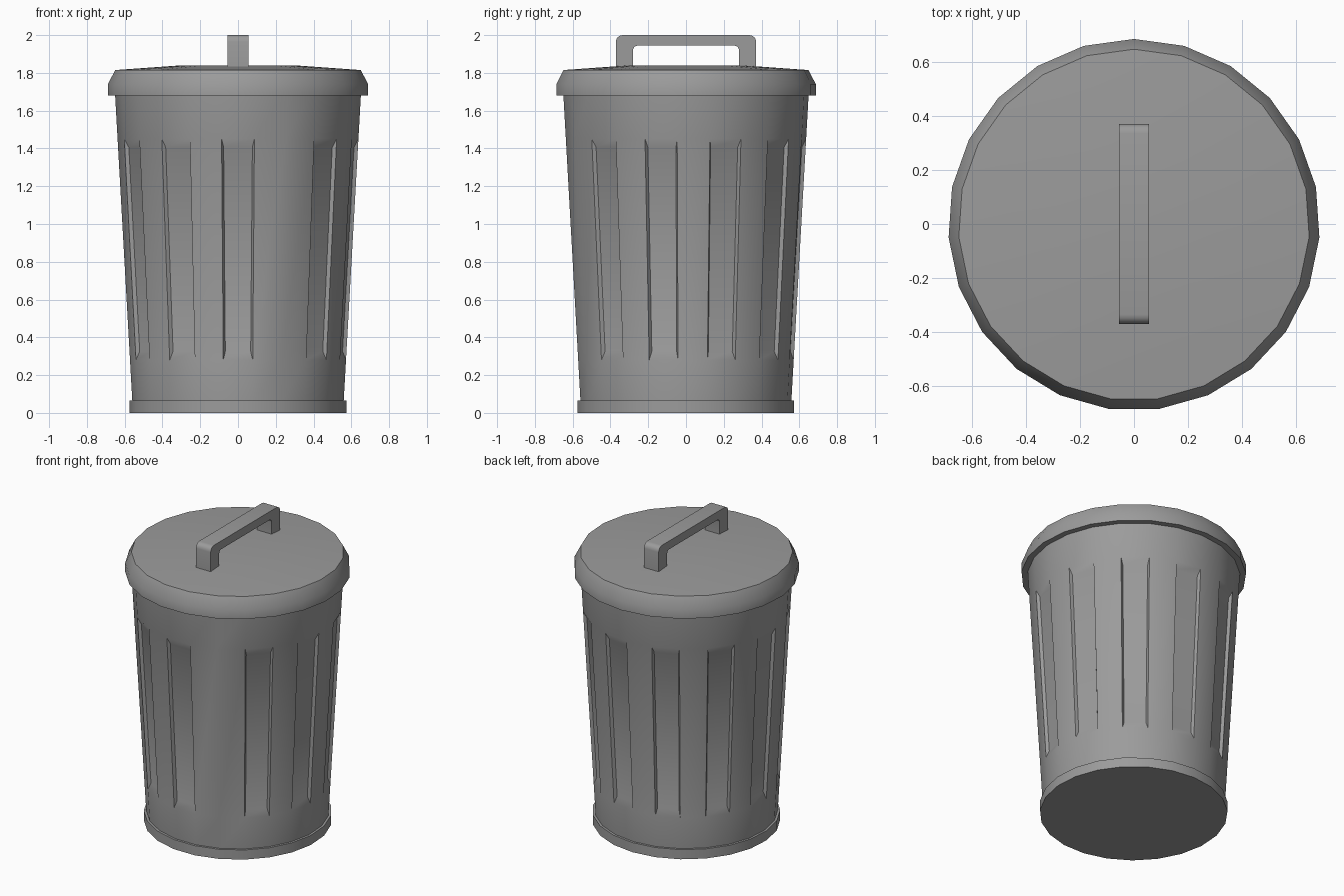
import bpy, bmesh, math
from mathutils import Vector

if "Cube" in bpy.data.objects:
    bpy.data.objects.remove(bpy.data.objects["Cube"])

SIDES = 23
STEP = 2 * math.pi / SIDES
Y0 = -0.003          # keeps the odd-sided outline centred

metal = bpy.data.materials.new("galvanised_grey")
metal.diffuse_color = (0.33, 0.33, 0.33, 1)
metal.use_nodes = True
metal.node_tree.nodes["Principled BSDF"].inputs["Base Color"].default_value = metal.diffuse_color


def ring_point(r, j, z):
    a = -math.pi / 2 + (j - 0.5) * STEP
    return Vector((r * math.cos(a), r * math.sin(a) + Y0, z))


def finish(bm, name, angle=30):
    bmesh.ops.recalc_face_normals(bm, faces=bm.faces)
    me = bpy.data.meshes.new(name)
    bm.to_mesh(me)
    bm.free()
    ob = bpy.data.objects.new(name, me)
    bpy.context.collection.objects.link(ob)
    me.materials.append(metal)
    bpy.ops.object.select_all(action='DESELECT')
    ob.select_set(True)
    bpy.context.view_layer.objects.active = ob
    bpy.ops.object.shade_smooth_by_angle(angle=math.radians(angle))
    return ob


def lathe(profile, recess=None):
    """Revolve (r, z) points and cap both ends; recess = (band, sides) to dent."""
    bm = bmesh.new()
    rings = [[bm.verts.new(ring_point(r, j, z)) for j in range(SIDES)]
             for r, z in profile]
    for i in range(len(rings) - 1):
        for j in range(SIDES):
            k = (j + 1) % SIDES
            quad = [rings[i][j], rings[i][k], rings[i + 1][k], rings[i + 1][j]]
            if recess and i == recess[0] and j in recess[1]:
                dent(bm, quad)
            else:
                bm.faces.new(quad)
    bm.faces.new(rings[0])
    bm.faces.new(rings[-1])
    return bm


def dent(bm, quad, side=0.011, end=0.045, depth=0.019):
    """Replace a wall face by a sunken panel with steep sides and sloped ends."""
    a, b, c, d = [v.co for v in quad]
    across, up = (b - a).normalized(), ((c + d) - (a + b)).normalized()
    inward = -across.cross(up).normalized() * depth
    inner = [bm.verts.new(v.co + across * side * s + up * end * t + inward)
             for v, s, t in zip(quad, (1, -1, -1, 1), (1, 1, -1, -1))]
    bm.faces.new(inner)
    for n in range(4):
        m = (n + 1) % 4
        bm.faces.new((quad[n], quad[m], inner[m], inner[n]))


# tapered body with eleven sunken flutes (one wide gap at the front right)
def wall(z):
    return 0.561 + (z - 0.065) * (0.652 - 0.561) / (1.68 - 0.065)


flutes = [0] + list(range(3, 22, 2))
body = [(wall(z), z) for z in (0.05, 0.28, 1.45, 1.72)]
finish(lathe(body, (1, flutes)), "can_body")

# foot ring
finish(lathe([(0.576, 0), (0.576, 0.065), (0.54, 0.065)]), "foot_ring")

# lid with sloped rim and slightly raised centre
finish(lathe([(0.60, 1.68), (0.69, 1.68), (0.69, 1.74), (0.652, 1.815),
              (0.30, 1.84)]), "lid")


# arched handle: rounded outline in the y-z plane, extruded along x
def arc(y, z, r):
    return [(y + r * math.cos(t * math.pi / 8), z + r * math.sin(t * math.pi / 8))
            for t in range(5)]


half = [(0.371, 1.825)] + arc(0.336, 1.965, 0.035)
inner_half = [(0.28, 1.825)] + arc(0.258, 1.922, 0.022)
outer = half + [(-y, z) for y, z in reversed(half)]
inside = inner_half + [(-y, z) for y, z in reversed(inner_half)]
bm = bmesh.new()
grid = [[bm.verts.new((x, y, z)) for y, z in line]
        for x, line in ((-0.055, outer), (0.055, outer), (0.055, inside), (-0.055, inside))]
for s in range(4):
    p, q = grid[s], grid[(s + 1) % 4]
    for n in range(len(p) - 1):
        bm.faces.new((p[n], p[n + 1], q[n + 1], q[n]))
for n in (0, -1):
    bm.faces.new([g[n] for g in grid])
finish(bm, "lid_handle", 35)
